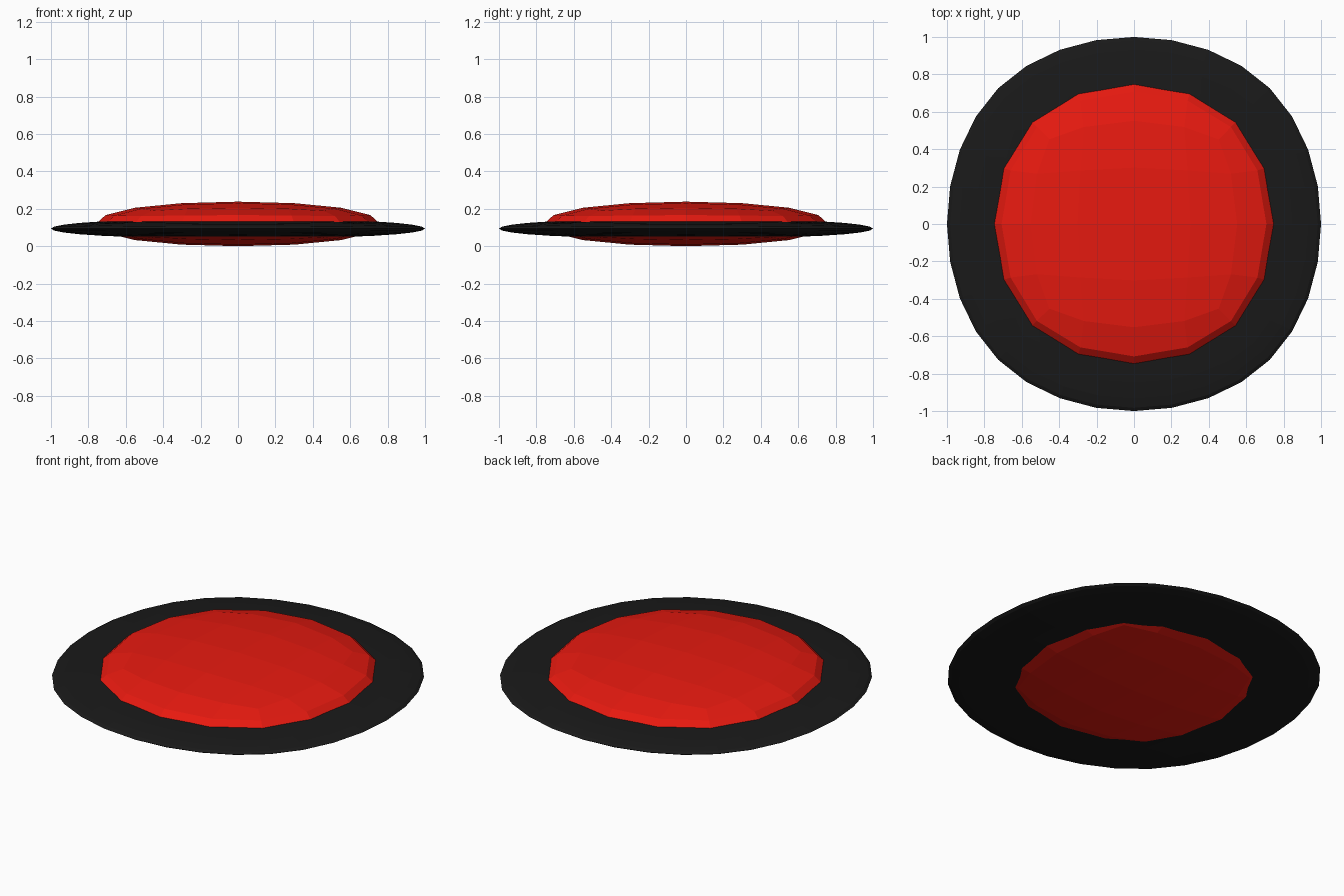
import bpy

if "Cube" in bpy.data.objects:
    bpy.data.objects.remove(bpy.data.objects["Cube"])


def material(name, color):
    m = bpy.data.materials.new(name)
    m.diffuse_color = color
    m.use_nodes = True
    m.node_tree.nodes["Principled BSDF"].inputs["Base Color"].default_value = m.diffuse_color
    return m


def rounded_disc(name, levels, radius, z_low, z_high, mat):
    """Subdivided cube, flattened to the given radius and height range."""
    bpy.ops.mesh.primitive_cube_add(size=2)
    ob = bpy.context.object
    ob.name = name
    sub = ob.modifiers.new("round", 'SUBSURF')
    sub.levels = sub.render_levels = levels
    bpy.ops.object.modifier_apply(modifier=sub.name)
    half = max(v.co.x for v in ob.data.vertices)
    for v in ob.data.vertices:
        v.co.x *= radius / half
        v.co.y *= radius / half
        v.co.z = (z_low + z_high) / 2 + v.co.z / half * (z_high - z_low) / 2
    bpy.ops.object.shade_flat()
    ob.data.materials.append(mat)
    return ob


# Wide thin black rim disc
rounded_disc("rim_disc", 3, 1.0, 0.041, 0.147, material("black", (0.01, 0.01, 0.01, 1)))
# Thicker red dome passing through the middle
rounded_disc("center_dome", 2, 0.76, 0.0, 0.238, material("red", (0.8, 0.01, 0.005, 1)))
